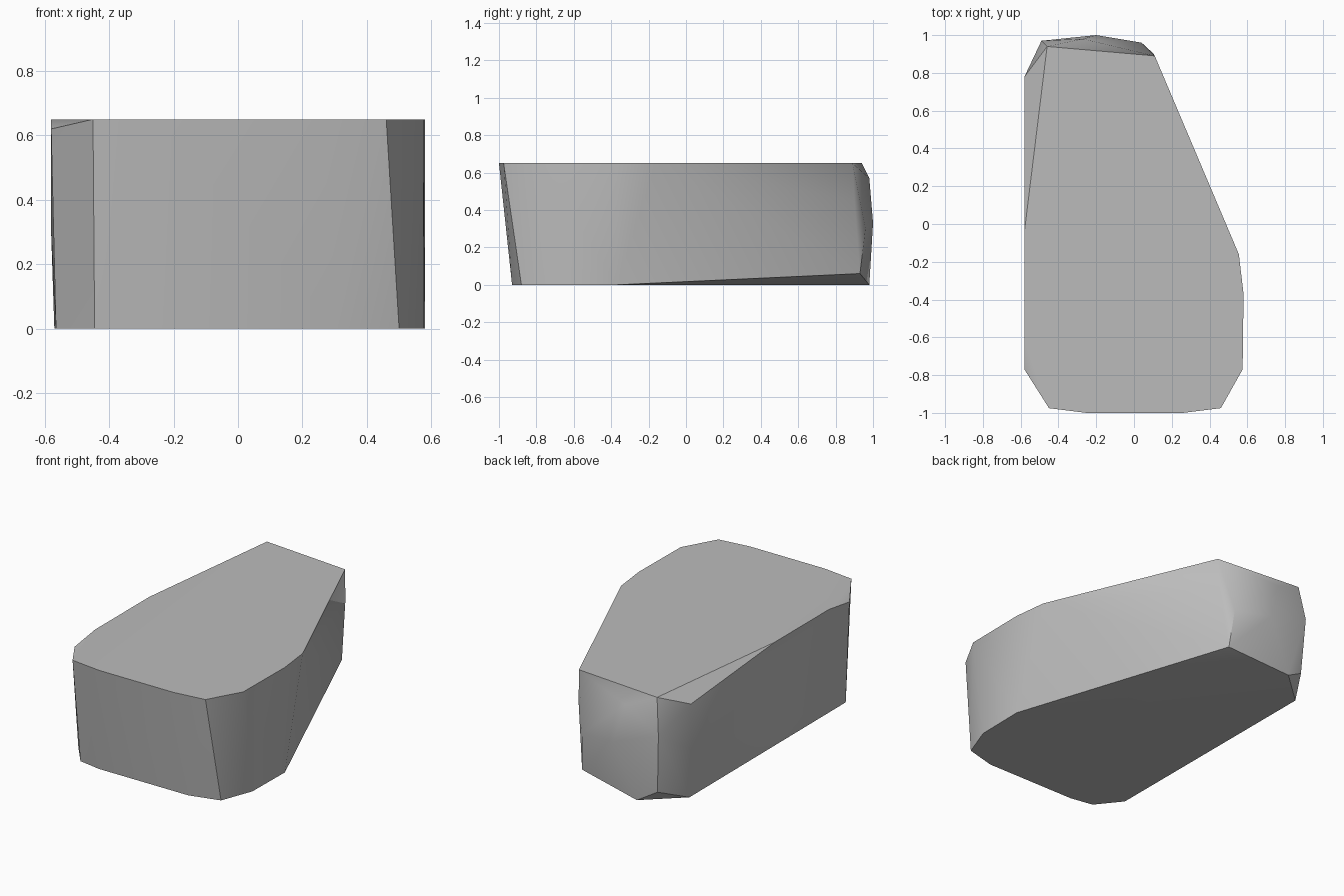
import bpy, bmesh, math

cube = bpy.data.objects.get("Cube")
if cube:
    bpy.data.objects.remove(cube, do_unlink=True)

HEIGHT = 0.65

# Flat outlines, counter-clockwise from the front
top_outline = [(-.45, -.975), (-.25, -1), (.26, -1), (.46, -.975), (.575, -.77),
               (.58, -.37), (.555, -.16), (.11, .89), (-.46, .94), (-.58, -.04), (-.58, -.57)]
base_outline = [(-.445, -.905), (-.3, -.93), (.31, -.93), (.5, -.88), (.575, -.68),
                (.58, -.37), (-.35, .98), (-.57, .78), (-.565, -.755)]

# Rounded rear bulge and softened corners between the outlines
rear_bulge = [(.06, .93, .06), (.04, .96, .3), (.105, .9, .45), (-.2, 1, .33),
              (-.27, .98, .57), (-.49, .97, .43), (-.47, .95, .07)]
soft_corners = [(-.58, .78, .58), (-.58, .78, .3), (-.58, -.77, .62)]

points = [(x, y, HEIGHT) for x, y in top_outline]
points += [(x, y, 0) for x, y in base_outline]
points += rear_bulge + soft_corners

# Wrap the outlines in one closed stone-like block
bm = bmesh.new()
for p in points:
    bm.verts.new(p)
hull = bmesh.ops.convex_hull(bm, input=bm.verts[:])
loose = [v for v in bm.verts if not v.link_faces]
bmesh.ops.delete(bm, geom=loose, context='VERTS')
bmesh.ops.dissolve_limit(bm, angle_limit=math.radians(0.3),
                         verts=bm.verts[:], edges=bm.edges[:])
bmesh.ops.recalc_face_normals(bm, faces=bm.faces[:])
mesh = bpy.data.meshes.new("tapered_block")
bm.to_mesh(mesh)
bm.free()

block = bpy.data.objects.new("tapered_block", mesh)
bpy.context.collection.objects.link(block)

# Plain grey
grey = bpy.data.materials.new("stone_grey")
grey.use_nodes = True
color = (0.5, 0.5, 0.5, 1)
grey.diffuse_color = color
grey.node_tree.nodes["Principled BSDF"].inputs["Base Color"].default_value = color
mesh.materials.append(grey)

bpy.ops.object.select_all(action='DESELECT')
block.select_set(True)
bpy.context.view_layer.objects.active = block
bpy.ops.object.shade_smooth_by_angle(angle=math.radians(30))
